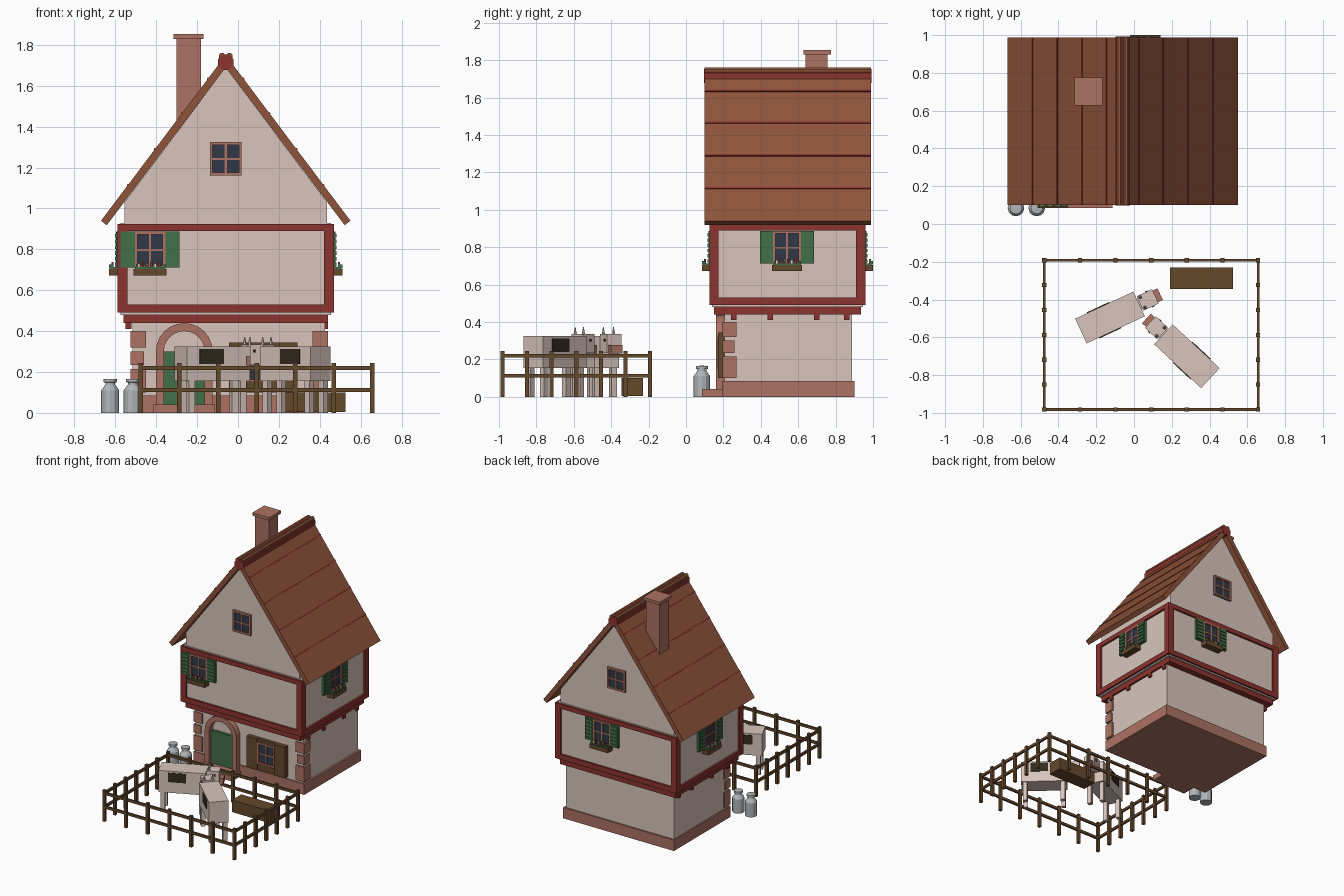
import bpy, bmesh
from math import pi, cos, sin, radians
from mathutils import Matrix, Vector

cube = bpy.data.objects.get("Cube")
if cube:
    bpy.data.objects.remove(cube)


def material(name, *rgb):
    lin = [((c / 255 + 0.055) / 1.055) ** 2.4 for c in rgb] + [1]
    m = bpy.data.materials.new(name)
    m.use_nodes = True
    m.diffuse_color = lin
    m.node_tree.nodes["Principled BSDF"].inputs["Base Color"].default_value = lin
    return m


PLASTER = material("pale plaster", 216, 197, 188)
RED = material("red timber", 139, 51, 45)
CLAY = material("terracotta stone", 172, 114, 98)
ROOF = material("brown roof", 142, 83, 58)
WOOD = material("dark wood", 101, 72, 43)
GREEN = material("green paint", 66, 112, 72)
GLASS = material("dark glass", 48, 56, 70)
METAL = material("grey metal", 178, 182, 184)
SPOT = material("dark hide", 50, 43, 32)
PETAL = material("white petals", 228, 222, 218)
CX = -0.06   # centre line of the house


def finish(name, bm, mat, M=Matrix()):
    bmesh.ops.recalc_face_normals(bm, faces=bm.faces)
    me = bpy.data.meshes.new(name)
    bm.to_mesh(me)
    bm.free()
    me.materials.append(mat)
    ob = bpy.data.objects.new(name, me)
    ob.matrix_world = M
    bpy.context.collection.objects.link(ob)
    return ob


def boxes(name, mat, spans, M=Matrix()):
    """Each span is (x0, x1, y0, y1, z0, z1)."""
    bm = bmesh.new()
    for s in spans:
        lo, hi = Vector(s[0::2]), Vector(s[1::2])
        bmesh.ops.create_cube(bm, size=1, matrix=Matrix.Translation((lo + hi) / 2)
                              @ Matrix.Diagonal((*(hi - lo), 1)))
    return finish(name, bm, mat, M)


def prism(name, mat, pts, y0, y1, M=Matrix()):
    """Extrude an x-z outline along y."""
    bm = bmesh.new()
    face = bm.faces.new([bm.verts.new((x, y0, z)) for x, z in pts])
    out = bmesh.ops.extrude_face_region(bm, geom=[face])["geom"]
    bmesh.ops.translate(bm, vec=(0, y1 - y0, 0),
                        verts=[v for v in out if isinstance(v, bmesh.types.BMVert)])
    return finish(name, bm, mat, M)


def ngon(x, z, r, n=8):
    return [(x + r * cos(2 * pi * (i + .5) / n), z + r * sin(2 * pi * (i + .5) / n)) for i in range(n)]


def place(x, y, z=0, deg=0):
    return Matrix.Translation((x, y, z)) @ Matrix.Rotation(radians(deg), 4, 'Z')


# Ground floor
boxes("ground_floor_walls", PLASTER, [(-.515, .425, .205, .887, .01, .46)])
boxes("plinth", CLAY, [(-.525, .44, .195, .9, 0, .085)])
stones = []
for i, (z0, z1) in enumerate([(.1, .215), (.235, .30), (.32, .40)]):
    w = .075 if i % 2 == 0 else .065
    stones += [(-.525, -.525 + w, .195, .195 + w, z0, z1), (.44 - w, .44, .195, .195 + w, z0, z1)]
boxes("corner_stones", CLAY, stones)

# Arched doorway
D = place(-.263, 0)
arc = [pi * i / 12 for i in range(13)]
outline = [(.139, .04)] + [(.139 * cos(a), .30 + .139 * sin(a)) for a in arc] + [(-.139, .04)]
outline += [(-.1, .04)] + [(-.1 * cos(a), .30 + .1 * sin(a)) for a in arc] + [(.1, .04)]
prism("door_arch", CLAY, outline, .16, .215, D)
boxes("door", GREEN, [(-.102, .102, .185, .21, .04, .30)], D)
boxes("door_step", CLAY, [(-.15, .15, .085, .21, 0, .042)], D)

# Ground floor window with plank shutters
boxes("plank_shutters", WOOD, [(-.045, .045, .17, .21, .1, .345), (.2, .29, .17, .21, .1, .345),
                               (.045, .2, .18, .21, .1, .15), (.045, .2, .18, .21, .32, .345)])

# Upper floor with timber frame
boxes("upper_floor_walls", PLASTER, [(-.575, .455, .14, .945, .48, .93)])
boxes("floor_sill", RED, [(-.56, .44, .15, .935, .44, .49)])
X0, X1, Y0, Y1 = -.59, .47, .125, .96
frame = []
for z0, z1 in ((.49, .53), (.89, .925)):
    frame += [(X0, X1, y, y + .04, z0, z1) for y in (Y0, Y1 - .04)]
    frame += [(x, x + .04, Y0, Y1, z0, z1) for x in (X0, X1 - .04)]
frame += [(x, x + .05, y, y + .05, .49, .925) for x in (X0, X1 - .05) for y in (Y0, Y1 - .05)]
boxes("timber_frame", RED, frame)
boxes("sill_brackets", RED, [(x, x + .028, y - .015, y + .015, .41, .45)
                             for x in (-.55, .402 + .01) for y in (.255, .45, .70, .86)])

# Roof: gable wall, two slopes, course lines and ridge
M = Matrix.Translation((CX, 0, 0))
prism("gable_wall", PLASTER, [(-.495, .92), (.495, .92), (.495, 1.03), (0, 1.69), (-.495, 1.03)], .145, .94, M)
SLOPE = .81 / .61
for s, side in ((-1, "right"), (1, "left")):
    prism(side + "_roof_slope", ROOF, [(s * .61, .94), (0, 1.75), (0, 1.69), (s * .582, .918)], .1, .988, M)
    for i, z in enumerate((1.115, 1.29, 1.465, 1.635)):
        x = s * (1.75 - z) / SLOPE
        dx = s * .003
        prism(f"{side}_roof_course_{i + 1}", RED, [(x - dx, z + .004), (x + dx, z - .004),
              (x + 2 * dx, z - .001), (x, z + .007)], .1, .988, M)
    prism(side + "_ridge_roll", ROOF, ngon(s * .018, 1.744, .017), .1, .99, M)
prism("ridge_log", RED, ngon(0, 1.715, .041), .097, .993, M)

# Chimney
boxes("chimney", CLAY, [(-.30, -.18, .64, .757, 1.3, 1.84)])
boxes("chimney_cap", CLAY, [(-.315, -.168, .628, .775, 1.83, 1.853)])


def window(name, W, w, h, t=.014):
    """Frame and panes centred on the local origin, facing local -y."""
    boxes(name + "_glass", GLASS, [(-w, w, -.006, .012, -h, h)], W)
    bars = [(-w, w, -.016, .01, z - t / 2, z + t / 2) for z in (-h + t / 2, h - t / 2)]
    bars += [(x - t / 2, x + t / 2, -.016, .01, -h, h) for x in (-w + t / 2, w - t / 2)]
    bars += [(-w, w, -.012, .01, -.005, .005), (-.005, .005, -.012, .01, -h, h)]
    boxes(name + "_frame", CLAY, bars, W)


def shuttered(name, W):
    window(name, W, .075, .09)
    slats = []
    for s in (-1, 1):
        a, b = sorted((s * .075, s * .145))
        slats.append((a, b, -.014, .01, -.085, .09))
        slats += [(a + .005, b - .005, -.021, 0, z, z + .018) for z in
                  [-.08 + .028 * i for i in range(6)]]
    boxes(name + "_shutters", GREEN, slats, W)
    boxes(name + "_flower_box", WOOD, [(-.08, .08, -.05, .01, -.125, -.092)], W)
    boxes(name + "_leaves", GREEN, [(-.074, .074, -.043, -.012, -.095, -.084)]
          + [(x, x + .01, -.05, -.03, -.09, -.07) for x in (-.07, -.02, .03, .065)], W)
    for j, (label, mat) in enumerate((("white", PETAL), ("red", RED))):
        boxes(f"{name}_{label}_flowers", mat,
              [(x, x + .011, -.04, -.028, -.085, -.066 + .006 * j) for x in
               [-.06 + .02 * j + .04 * i for i in range(3)]], W)


shuttered("front_window", place(-.43, .135, .797))
shuttered("left_window", place(.46, .54, .797, 90))
shuttered("back_window", place(.06, .95, .797, 180))
shuttered("right_window", place(-.58, .54, .797, -90))
window("front_gable_window", place(CX, .143, 1.243), .078, .082)
window("back_gable_window", place(CX, .942, 1.243, 180), .078, .082)
window("ground_window", place(.122, .185, .235), .075, .085)

# Milk cans
for i, x in enumerate((-.625, -.515)):
    bm = bmesh.new()
    prof = [(0, 0), (.044, 0), (.044, .11), (.024, .138), (.024, .148), (.032, .15), (.032, .165), (0, .167)]
    vs = [bm.verts.new((r, 0, z)) for r, z in prof]
    es = [bm.edges.new(p) for p in zip(vs, vs[1:])]
    bmesh.ops.spin(bm, geom=vs + es, axis=(0, 0, 1), cent=(0, 0, 0), steps=12, angle=2 * pi)
    bmesh.ops.remove_doubles(bm, verts=bm.verts, dist=.0005)
    finish(f"milk_can_{i + 1}", bm, METAL, place(x, .085))

# Paddock fence
FX, FY, P = (-.475, .657), (-.982, -.192), .011
xs = [FX[0] + (FX[1] - FX[0]) * i / 6 for i in range(7)]
ys = [FY[0] + (FY[1] - FY[0]) * i / 6 for i in range(7)]
spots = {(x, y) for x in xs for y in FY} | {(x, y) for x in FX for y in ys}
boxes("fence_posts", WOOD, [(x - P, x + P, y - P, y + P, 0, .245) for x, y in sorted(spots)])
rails = []
for z in (.102, .21):
    rails += [(FX[0], FX[1], y - .007, y + .007, z, z + .02) for y in FY]
    rails += [(x - .007, x + .007, FY[0], FY[1], z, z + .02) for x in FX]
boxes("fence_rails", WOOD, rails)
boxes("feed_trough", WOOD, [(.19, .525, -.345, -.23, .005, .1)])


def cow(name, C):
    """Local +x points to the head."""
    boxes(name + "_body", PLASTER, [(-.17, .17, -.072, .072, .155, .325)], C)
    boxes(name + "_legs", PLASTER, [(x - .016, x + .016, y - .016, y + .016, 0, .16)
                                    for x in (-.14, .14) for y in (-.05, .05)], C)
    boxes(name + "_head", PLASTER, [(.16, .19, -.03, .03, .24, .3), (.175, .265, -.042, .042, .235, .335)], C)
    boxes(name + "_muzzle", CLAY, [(.26, .293, -.034, .034, .232, .278)], C)
    boxes(name + "_patches", SPOT, [(-.1, .03, s * .0735 - .003, s * .0735 + .003, .24, .312)
                                    for s in (-1, 1)], C)
    boxes(name + "_eyes", SPOT, [(.225, .24, s * .042 - .004, s * .042 + .004, .295, .31) for s in (-1, 1)], C)
    bm = bmesh.new()
    for s in (-1, 1):
        bmesh.ops.create_cone(bm, cap_ends=True, segments=6, radius1=.01, radius2=.002, depth=.04,
                              matrix=Matrix.Translation((.19, s * .03, .352)))
    finish(name + "_horns", bm, PLASTER, C)


cow("first_cow", place(-.127, -.495, 0, 25))
cow("second_cow", place(.28, -.70, 0, 137))
